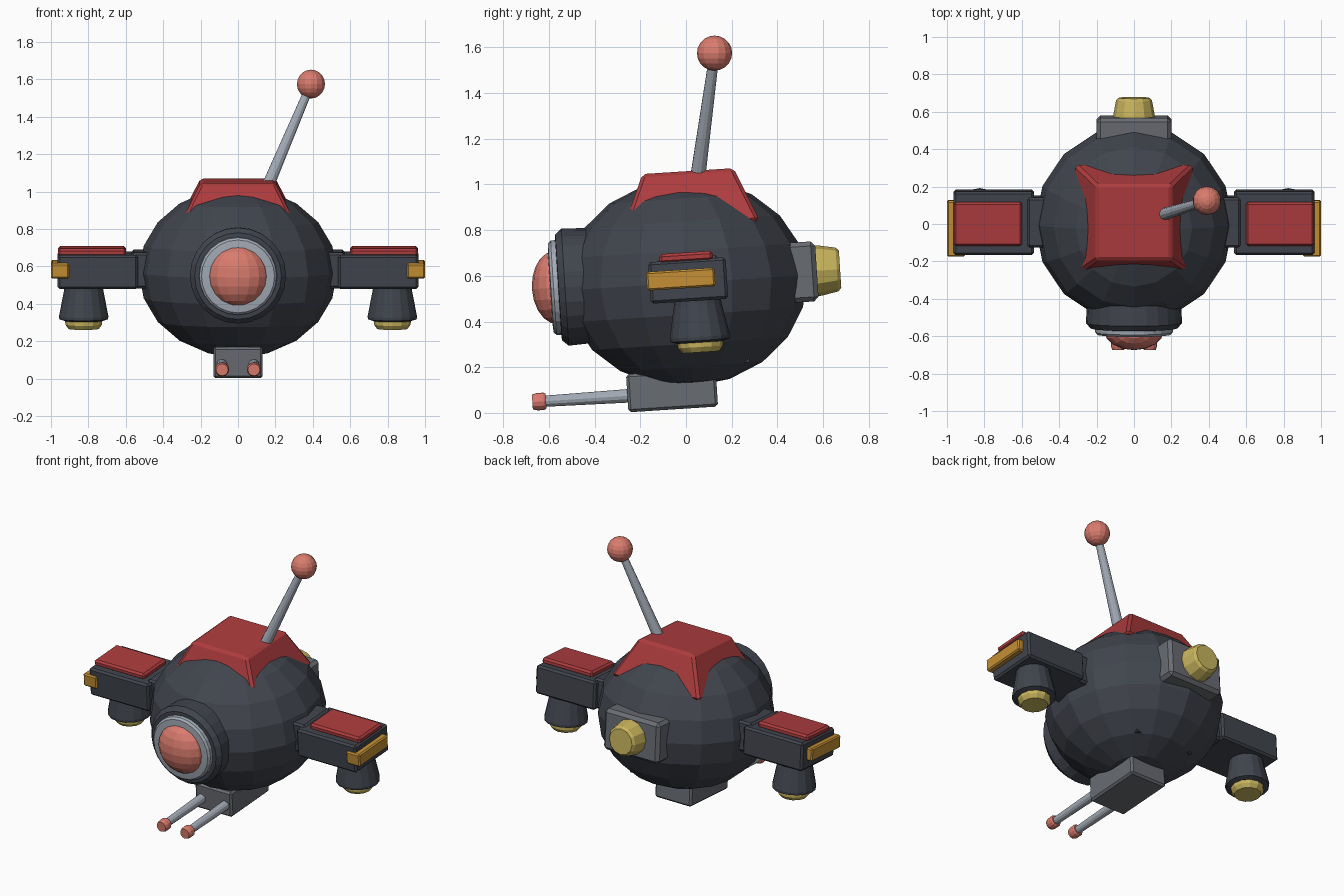
import bpy, bmesh, math
from mathutils import Matrix, Vector

if "Cube" in bpy.data.objects:
    bpy.data.objects.remove(bpy.data.objects["Cube"])


def material(name, rgb):
    m = bpy.data.materials.new(name)
    m.use_nodes = True
    color = (*rgb, 1)
    m.diffuse_color = color
    node = next(n for n in m.node_tree.nodes if n.type == 'BSDF_PRINCIPLED')
    node.inputs["Base Color"].default_value = color
    node.inputs["Roughness"].default_value = 0.7
    return m


DARK = material("dark_slate", (.052, .059, .074))
RED = material("deep_red", (.42, .045, .048))
SALMON = material("salmon", (.70, .20, .155))
SILVER = material("silver_blue", (.37, .41, .47))
GREY = material("mid_grey", (.14, .15, .17))
YELLOW = material("pale_yellow", (.58, .46, .11))
ORANGE = material("amber", (.56, .28, .035))

# The body leans slightly nose-down around its centre
CENTER = Matrix.Translation((0, 0, .57))
POSE = CENTER @ Matrix.Rotation(math.radians(3.7), 4, 'X')
TO_FRONT = Matrix.Rotation(math.radians(90), 4, 'X')
TO_BACK = Matrix.Rotation(math.radians(-90), 4, 'X')


def finish(name, bm, mat, bevel=0):
    bmesh.ops.recalc_face_normals(bm, faces=bm.faces)
    mesh = bpy.data.meshes.new(name)
    bm.to_mesh(mesh)
    bm.free()
    mesh.materials.append(mat)
    obj = bpy.data.objects.new(name, mesh)
    bpy.context.collection.objects.link(obj)
    obj.matrix_world = POSE
    if bevel:
        mod = obj.modifiers.new("edge_bevel", 'BEVEL')
        mod.width = bevel
        mod.segments = 1
    return obj


def box(name, lo, hi, mat, bevel=.012):
    lo, hi = Vector(lo), Vector(hi)
    size = Matrix.Diagonal((*(hi - lo), 1))
    bm = bmesh.new()
    bmesh.ops.create_cube(bm, size=1, matrix=Matrix.Translation((lo + hi) / 2) @ size)
    return finish(name, bm, mat, bevel)


def ball(name, center, radii, mat, segs=16, rings=10):
    bm = bmesh.new()
    place = Matrix.Translation(center) @ Matrix.Diagonal((*radii, 1))
    bmesh.ops.create_uvsphere(bm, u_segments=segs, v_segments=rings, radius=1, matrix=place)
    return finish(name, bm, mat)


def lathe(name, profile, mat, place, segs=16):
    """Revolve (radius, height) points around z, cap both ends, then place."""
    bm = bmesh.new()
    loops = []
    for r, h in profile:
        angles = [math.tau * i / segs for i in range(segs)]
        loops.append([bm.verts.new((r * math.cos(a), r * math.sin(a), h)) for a in angles])
    for a, b in zip(loops, loops[1:]):
        for i in range(segs):
            j = (i + 1) % segs
            bm.faces.new((a[i], a[j], b[j], b[i]))
    bm.faces.new(loops[0])
    bm.faces.new(loops[-1])
    bm.transform(place)
    return finish(name, bm, mat)


# Round body
ball("body", (0, 0, 0), (.53, .53, .455), DARK)

# Front eye: collar, ring and bulging lens
eye = Matrix.Translation((0, 0, .015)) @ TO_FRONT
lathe("eye_collar", [(.25, .38), (.257, .53), (.232, .558), (.2, .56)], DARK, eye, 24)
lathe("eye_ring", [(.21, .54), (.207, .58), (.195, .592), (.16, .595)], SILVER, eye, 24)
ball("eye_lens", (0, -.57, .015), (.16, .105, .16), SALMON)

# Roof hatch: flared block sunk into the body
bm = bmesh.new()
bmesh.ops.create_cube(bm, size=1)
for v in bm.verts:
    top = v.co.z > 0
    half = .2 if top else .32
    v.co = (math.copysign(half, v.co.x),
            .04 + math.copysign(half if top else .3, v.co.y),
            .487 if top else .25)
finish("roof_hatch", bm, RED, .015)

# Leaning antenna, set in upright space
base, tip = Vector((.155, .05, .45)), Vector((.39, .125, 1.005))
lean = Matrix.Translation(base) @ (tip - base).to_track_quat('Z', 'Y').to_matrix().to_4x4()
rod = lathe("antenna_rod", [(.034, 0), (.022, (tip - base).length)], SILVER, lean, 12)
knob = ball("antenna_knob", tip, (.077,) * 3, SALMON, 14, 10)
for part in (rod, knob):
    part.matrix_world = CENTER

# Rear plate and exhaust
box("rear_plate", (-.2, .43, -.118), (.2, .575, .145), GREY, .02)
lathe("rear_exhaust", [(.115, .53), (.11, .59), (.096, .663), (.082, .677)], YELLOW,
      Matrix.Translation((0, 0, .015)) @ TO_BACK, 12)

# Belly block with twin guns
box("belly_block", (-.132, -.288, -.55), (.132, .105, -.383), GREY)
box("belly_mount", (-.21, -.04, -.365), (.21, .255, -.2), DARK, 0)
for side, s in (("left", 1), ("right", -1)):
    aim = Matrix.Translation((s * .085, 0, -.478)) @ TO_FRONT
    lathe(side + "_gun_barrel", [(.03, .26), (.024, .67)], SILVER, aim, 12)
    lathe(side + "_gun_tip", [(.032, .645), (.038, .655), (.038, .685), (.032, .705)],
          SALMON, aim, 12)


def side_box(name, s, lo, hi, mat, bevel=.012):
    """Box given for the left side, mirrored in x when s is -1."""
    xs = sorted((s * lo[0], s * hi[0]))
    return box(name, (xs[0], *lo[1:]), (xs[1], *hi[1:]), mat, bevel)


# Side pods with top plate, lamp bar and downward thruster
for side, s in (("left", 1), ("right", -1)):
    side_box(side + "_pod_joint", s, (.44, -.12, -.08), (.57, .148, .112), DARK)
    side_box(side + "_pod", s, (.535, -.16, -.082), (.965, .18, .1), DARK)
    side_box(side + "_pod_plate", s, (.598, -.11, .09), (.963, .125, .132), RED)
    side_box(side + "_lamp_bar", s, (.903, -.172, -.024), (1, .128, .058), ORANGE, .008)
    down = Matrix.Translation((s * .825, .045, 0)) @ Matrix.Rotation(math.pi, 4, 'X')
    lathe(side + "_thruster", [(.1, .06), (.105, .1), (.132, .24), (.13, .256), (.1, .265)],
          DARK, down, 16)
    lathe(side + "_thruster_nozzle", [(.1, .255), (.098, .285), (.08, .308)], YELLOW, down, 12)
